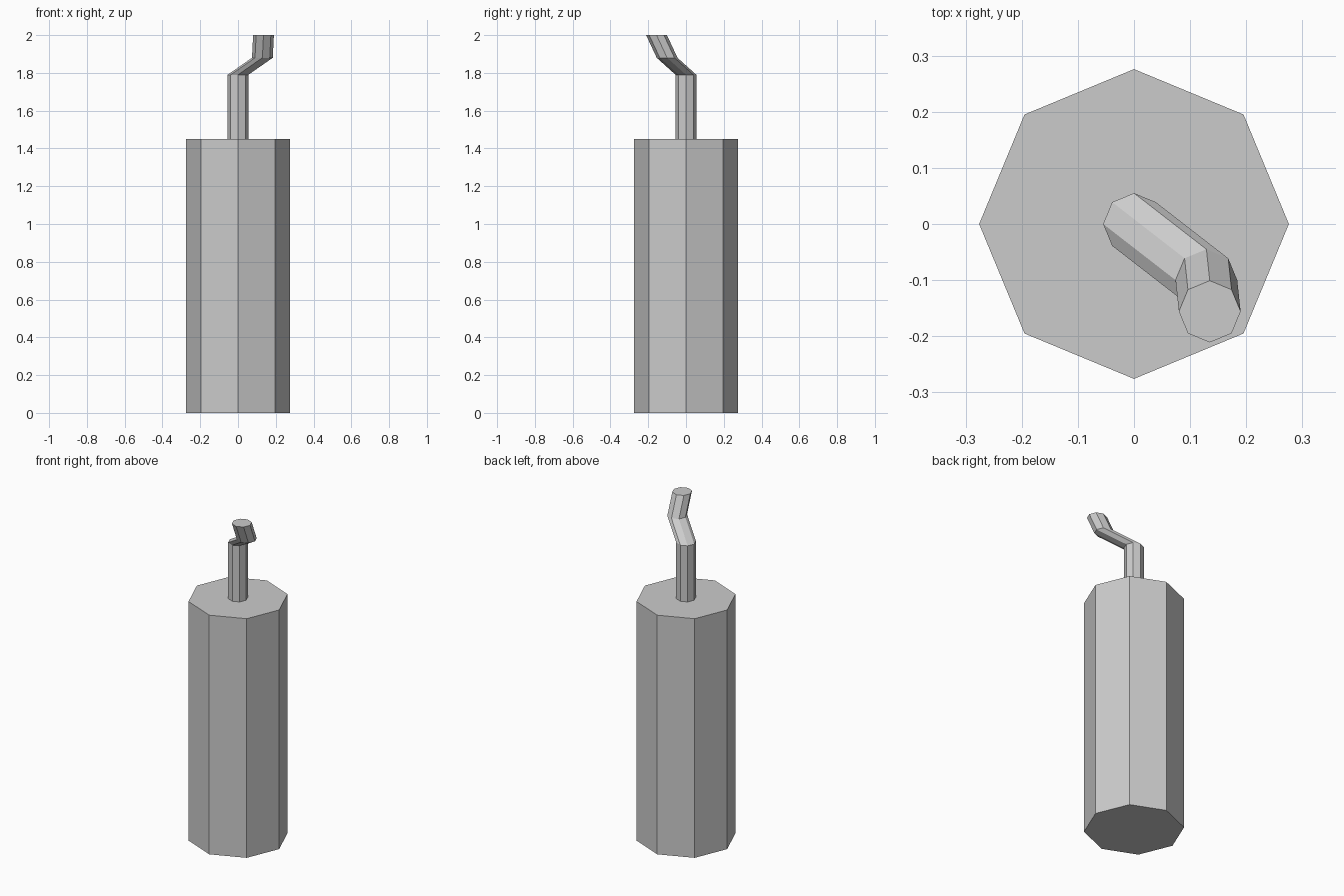
import bpy, bmesh
from math import cos, sin, tau

if "Cube" in bpy.data.objects:
    bpy.data.objects.remove(bpy.data.objects["Cube"])

SIDES = 8


def octagon_loft(name, radius, path):
    """Loft a level octagon through the path points and cap both ends."""
    bm = bmesh.new()
    rings = [[bm.verts.new((x + radius * cos(tau * i / SIDES),
                            y + radius * sin(tau * i / SIDES), z))
              for i in range(SIDES)] for x, y, z in path]
    for low, high in zip(rings, rings[1:]):
        for i in range(SIDES):
            j = (i + 1) % SIDES
            bm.faces.new((low[i], low[j], high[j], high[i]))
    bm.faces.new(rings[0][::-1])
    bm.faces.new(rings[-1])
    bmesh.ops.recalc_face_normals(bm, faces=bm.faces)
    mesh = bpy.data.meshes.new(name)
    bm.to_mesh(mesh)
    bm.free()
    obj = bpy.data.objects.new(name, mesh)
    bpy.context.collection.objects.link(obj)
    return obj


# Main stick
octagon_loft("stick_body", 0.276, [(0, 0, 0), (0, 0, 1.45)])

# Bent fuse rising from the top
octagon_loft("fuse", 0.055, [(0, 0, 1.45), (0, 0, 1.79),
                             (0.129, -0.1, 1.88), (0.135, -0.156, 2.0)])
